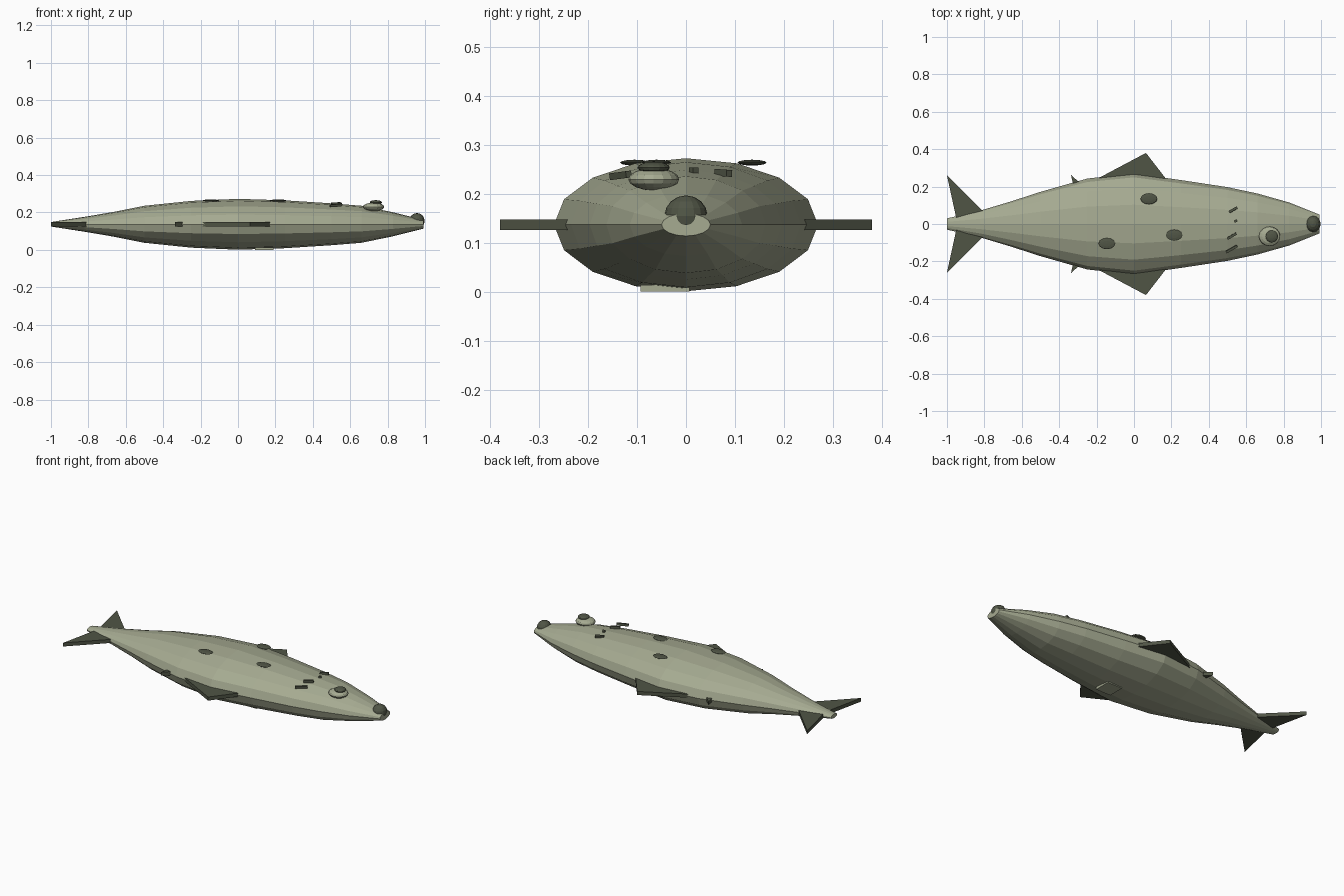
import bpy, bmesh, math
from mathutils import Matrix

if "Cube" in bpy.data.objects:
    bpy.data.objects.remove(bpy.data.objects["Cube"])

MID = 0.14


def material(name, rgb):
    m = bpy.data.materials.new(name)
    m.diffuse_color = (*rgb, 1)
    m.use_nodes = True
    m.node_tree.nodes["Principled BSDF"].inputs["Base Color"].default_value = m.diffuse_color
    return m


LIGHT = material("pale sage", (0.38, 0.405, 0.285))
DARK = material("dark olive", (0.08, 0.09, 0.06))


def finish(name, bm, mat):
    bmesh.ops.recalc_face_normals(bm, faces=bm.faces)
    me = bpy.data.meshes.new(name)
    bm.to_mesh(me)
    bm.free()
    me.materials.append(mat)
    ob = bpy.data.objects.new(name, me)
    bpy.context.collection.objects.link(ob)
    return ob


def ball(name, loc, radii, mat, segs=16, rings=8):
    bm = bmesh.new()
    bmesh.ops.create_uvsphere(bm, u_segments=segs, v_segments=rings, radius=1,
                              matrix=Matrix.Translation(loc) @ Matrix.Diagonal((*radii, 1)))
    return finish(name, bm, mat)


def box(name, loc, size, mat, turn=0, tilt=0):
    bm = bmesh.new()
    m = (Matrix.Translation(loc) @ Matrix.Rotation(tilt, 4, 'X')
         @ Matrix.Rotation(turn, 4, 'Z') @ Matrix.Diagonal((*size, 1)))
    bmesh.ops.create_cube(bm, size=1, matrix=m)
    return finish(name, bm, mat)


def fin(name, outline, side):
    # Flat triangular plate, thickened evenly about the body's mid plane
    bm = bmesh.new()
    low = [bm.verts.new((x, y * side, MID - 0.011)) for x, y in outline]
    face = bm.faces.new(low)
    ext = bmesh.ops.extrude_face_region(bm, geom=[face])
    for v in ext["geom"]:
        if isinstance(v, bmesh.types.BMVert):
            v.co.z += 0.022
    # Extruding a single region keeps the bottom face, closing the plate
    return finish(name, bm, DARK)


# Body: lofted elliptical sections (x, half width, half height)
sections = [(-1.0, 0.03, 0.012), (-0.82, 0.072, 0.04), (-0.66, 0.12, 0.067),
            (-0.5, 0.172, 0.099), (-0.25, 0.243, 0.125), (0.0, 0.27, 0.136),
            (0.25, 0.235, 0.128), (0.5, 0.197, 0.112), (0.66, 0.163, 0.099),
            (0.83, 0.115, 0.064), (0.993, 0.05, 0.023)]
SIDES = 16
bm = bmesh.new()
rings = []
for x, w, h in sections:
    rings.append([bm.verts.new((x, w * math.cos(math.tau * i / SIDES),
                                MID + h * math.sin(math.tau * i / SIDES)))
                  for i in range(SIDES)])
for a, b in zip(rings, rings[1:]):
    for i in range(SIDES):
        j = (i + 1) % SIDES
        bm.faces.new((a[i], a[j], b[j], b[i]))
bm.faces.new(rings[0])
bm.faces.new(rings[-1])
finish("body", bm, LIGHT)

# Fins on both edges
for side, label in ((1, "upper"), (-1, "lower")):
    fin(label + "_tail_fin", [(-1.0, 0.26), (-0.81, 0.07), (-0.85, 0.02), (-0.95, 0.03)], side)
    fin(label + "_main_fin", [(-0.2, 0.24), (0.064, 0.38), (0.18, 0.23)], side)
    fin(label + "_small_fin", [(-0.337, 0.262), (-0.295, 0.225), (-0.325, 0.21)], side)

# Eye and mouth
ball("eye", (0.725, -0.066, 0.233), (0.057, 0.052, 0.023), LIGHT)
ball("pupil", (0.737, -0.066, 0.257), (0.033, 0.033, 0.012), DARK)
ball("mouth", (0.957, 0, 0.158), (0.041, 0.044, 0.042), DARK)

# Spots
for n, (x, y) in enumerate(((0.08, 0.135), (0.215, -0.06), (-0.145, -0.105))):
    ball(f"spot_{n + 1}", (x, y, 0.267), (0.045, 0.03, 0.006), DARK, 12, 6)

# Gill slits
for n, (x, y, z, length) in enumerate(((0.53, 0.076, 0.246, 0.05), (0.544, 0.016, 0.25, 0.016),
                                       (0.523, -0.065, 0.25, 0.055), (0.522, -0.134, 0.241, 0.068))):
    box(f"gill_slit_{n + 1}", (x, y, z), (length, 0.013, 0.014), DARK,
        math.radians(30), -y * 1.0)

# Underside plate
box("belly_plate", (0.14, -0.043, 0.01), (0.1, 0.1, 0.014), LIGHT)
low = min((o.matrix_world @ v.co).z for o in bpy.data.objects for v in o.data.vertices)
for o in bpy.data.objects:
    o.location.z -= low
